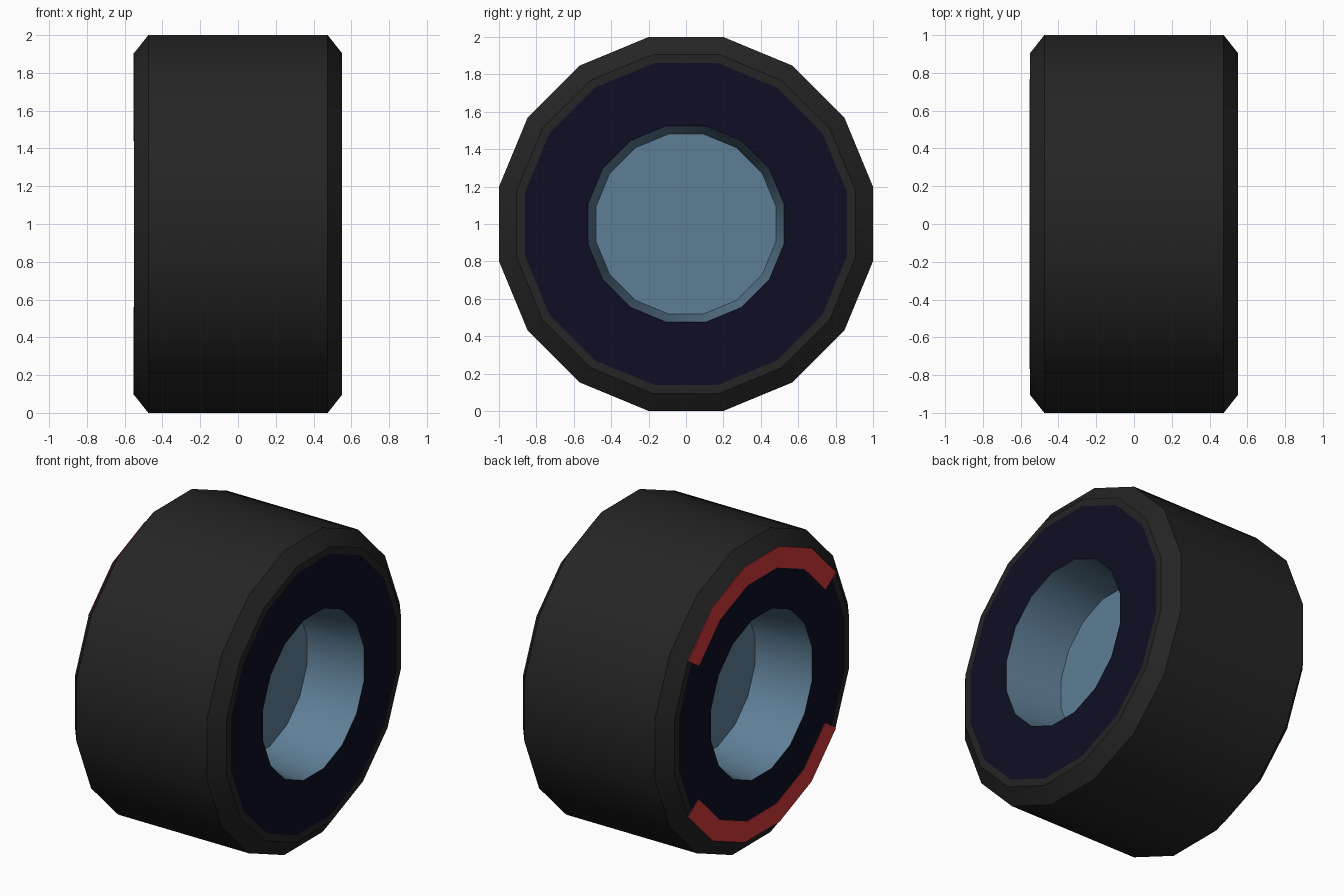
import bpy, math

if "Cube" in bpy.data.objects:
    bpy.data.objects.remove(bpy.data.objects["Cube"])

SIDES = 16
K = 1 / math.cos(math.pi / SIDES)      # flat-to-flat radius -> corner radius


def material(name, rgb):
    m = bpy.data.materials.new(name)
    m.diffuse_color = (*rgb, 1)
    m.use_nodes = True
    m.node_tree.nodes["Principled BSDF"].inputs["Base Color"].default_value = m.diffuse_color
    return m


rubber = material("black rubber", (0.018, 0.018, 0.018))
navy = material("dark navy", (0.0045, 0.0045, 0.018))
steel = material("steel blue", (0.114, 0.21, 0.306))
red = material("red stripe", (0.65, 0.04, 0.04))


def lathe(name, profile, mat, cap=None, start=0, segs=SIDES):
    """Spin (x, radius) points about the wheel axle; cap = 'first' or 'last' ring."""
    n = len(profile)
    full = segs == SIDES
    cols = segs if full else segs + 1
    verts, faces = [], []
    for i in range(cols):
        a = 2 * math.pi * (start + i + 0.5) / SIDES
        for x, r in profile:
            verts.append((x, r * K * math.cos(a), 1 + r * K * math.sin(a)))
    for i in range(segs):
        k = (i + 1) % cols
        for j in range(n - 1):
            faces.append((i * n + j, k * n + j, k * n + j + 1, i * n + j + 1))
    if cap == 'last':
        faces.append([i * n + n - 1 for i in range(cols)])
    if cap == 'first':
        faces.append([i * n for i in reversed(range(cols))])
    if not full:                        # close the ends of a partial arc
        faces.append(list(range(n)))
        faces.append([(cols - 1) * n + j for j in reversed(range(n))])
    me = bpy.data.meshes.new(name)
    me.from_pydata(verts, [], faces)
    me.materials.append(mat)
    ob = bpy.data.objects.new(name, me)
    bpy.context.collection.objects.link(ob)
    bpy.context.view_layer.objects.active = ob
    ob.select_set(True)
    bpy.ops.object.shade_smooth_by_angle(angle=math.radians(30))
    ob.select_set(False)
    return ob


# Tyre: tread, chamfered shoulders and thin flat rims
lathe("tyre", [(-0.55, 0.86), (-0.55, 0.905), (-0.475, 1.0),
               (0.475, 1.0), (0.55, 0.905), (0.55, 0.86)], rubber)

# Flat sidewalls and recessed hubs on both sides
lathe("sidewall_right", [(0.55, 0.86), (0.55, 0.525)], navy)
lathe("sidewall_left", [(-0.55, 0.525), (-0.55, 0.86)], navy)
lathe("hub_right", [(0.55, 0.525), (0.165, 0.48)], steel, cap='last')
lathe("hub_left", [(-0.165, 0.48), (-0.55, 0.525)], steel, cap='first')

# Two thin red arcs on the left sidewall, above and below the hub
for name, start in (("upper_stripe", 1), ("lower_stripe", 9)):
    lathe(name, [(-0.549, 0.775), (-0.554, 0.775), (-0.554, 0.905), (-0.549, 0.905)],
          red, start=start, segs=5)
